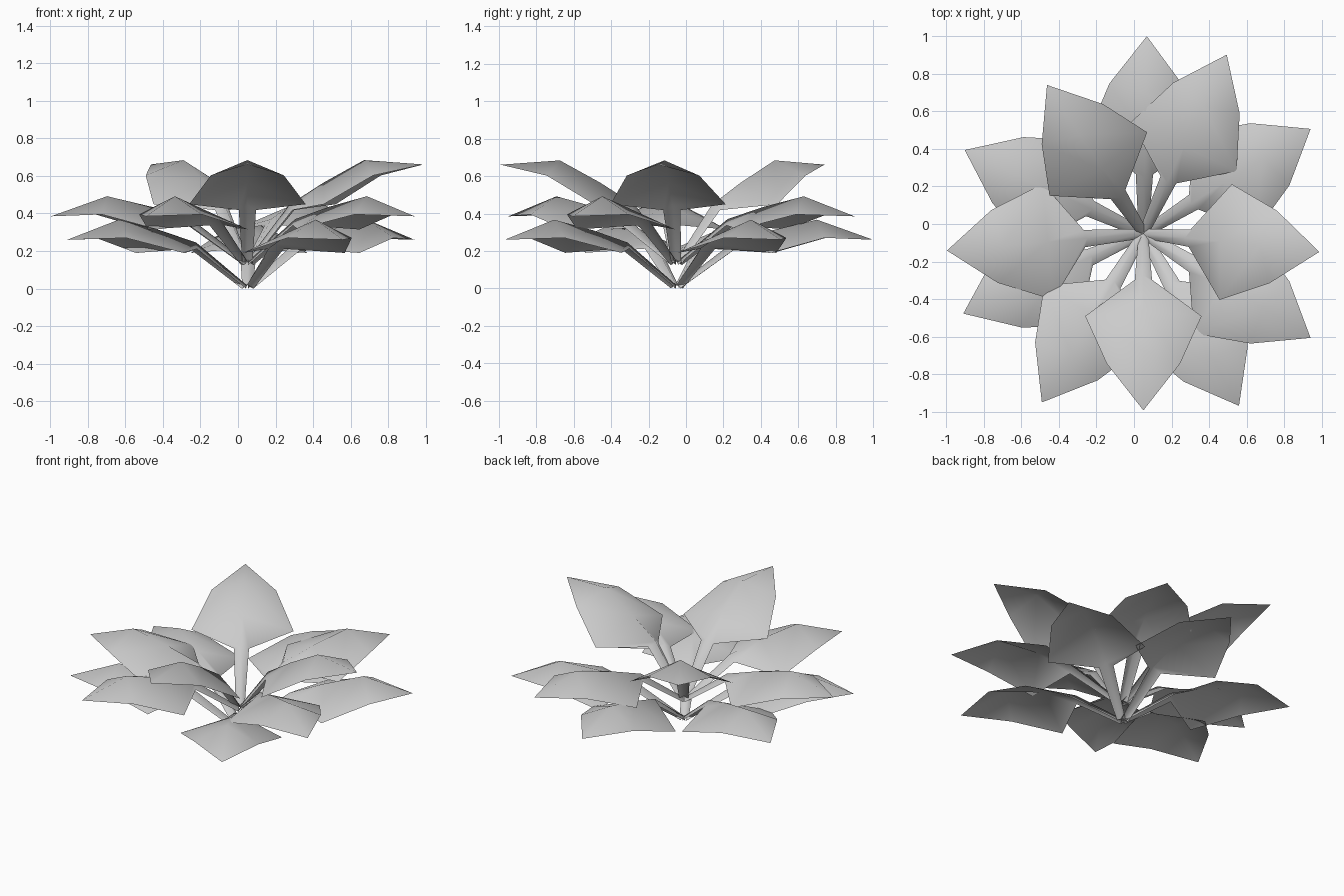
import bpy
from math import cos, sin, radians

if "Cube" in bpy.data.objects:
    bpy.data.objects.remove(bpy.data.objects["Cube"])

CENTRE = (0.05, -0.05)

# Leaf stations: (spine reach, spine height, edge reach, edge height, half width)
STATIONS = [
    (0.005, 0.02, 0.02, 0.0, 0.027),   # stem foot
    (0.30, 0.245, 0.315, 0.212, 0.046),  # stem meets blade
    (0.51, 0.31, 0.51, 0.19, 0.31),    # widest part
    (0.75, 0.367, 0.795, 0.27, 0.195),  # shoulder
]
TIP = (1.05, 0.26)


def make_leaf(name, heading, base_z, pitch):
    a, p = radians(heading), radians(pitch)

    def place(r, z, w):
        # tilt the leaf up, then turn it round the plant
        r, z = r * cos(p) - z * sin(p), r * sin(p) + z * cos(p)
        return (CENTRE[0] + r * cos(a) - w * sin(a),
                CENTRE[1] + r * sin(a) + w * cos(a), z + base_z)

    verts, faces = [], []
    for sr, sz, er, ez, w in STATIONS:
        verts += [place(er, ez, w), place(sr, sz, 0), place(er, ez, -w)]
    for i in range(0, 3 * (len(STATIONS) - 1), 3):
        faces += [(i, i + 3, i + 4, i + 1), (i + 1, i + 4, i + 5, i + 2)]
    tip = len(verts)
    verts.append(place(*TIP, 0))
    faces += [(tip - 3, tip, tip - 2), (tip - 2, tip, tip - 1)]
    # normals face upwards
    faces = [f[::-1] for f in faces]
    mesh = bpy.data.meshes.new(name)
    mesh.from_pydata(verts, [], faces)
    mesh.shade_smooth()
    obj = bpy.data.objects.new(name, mesh)
    bpy.context.collection.objects.link(obj)


# Three tiers: name, headings, base height, upward tilt
TIERS = [
    ("lower_leaf", (89, 32, -61, -156, 155), 0.0, 0),
    ("middle_leaf", (65, -32, -121, -175), 0.125, 0),
    ("upper_leaf", (-6, -90, 123), 0.13, 15.5),
]
for tier, headings, base_z, pitch in TIERS:
    for n, heading in enumerate(headings, 1):
        make_leaf(f"{tier}_{n}", heading, base_z, pitch)
